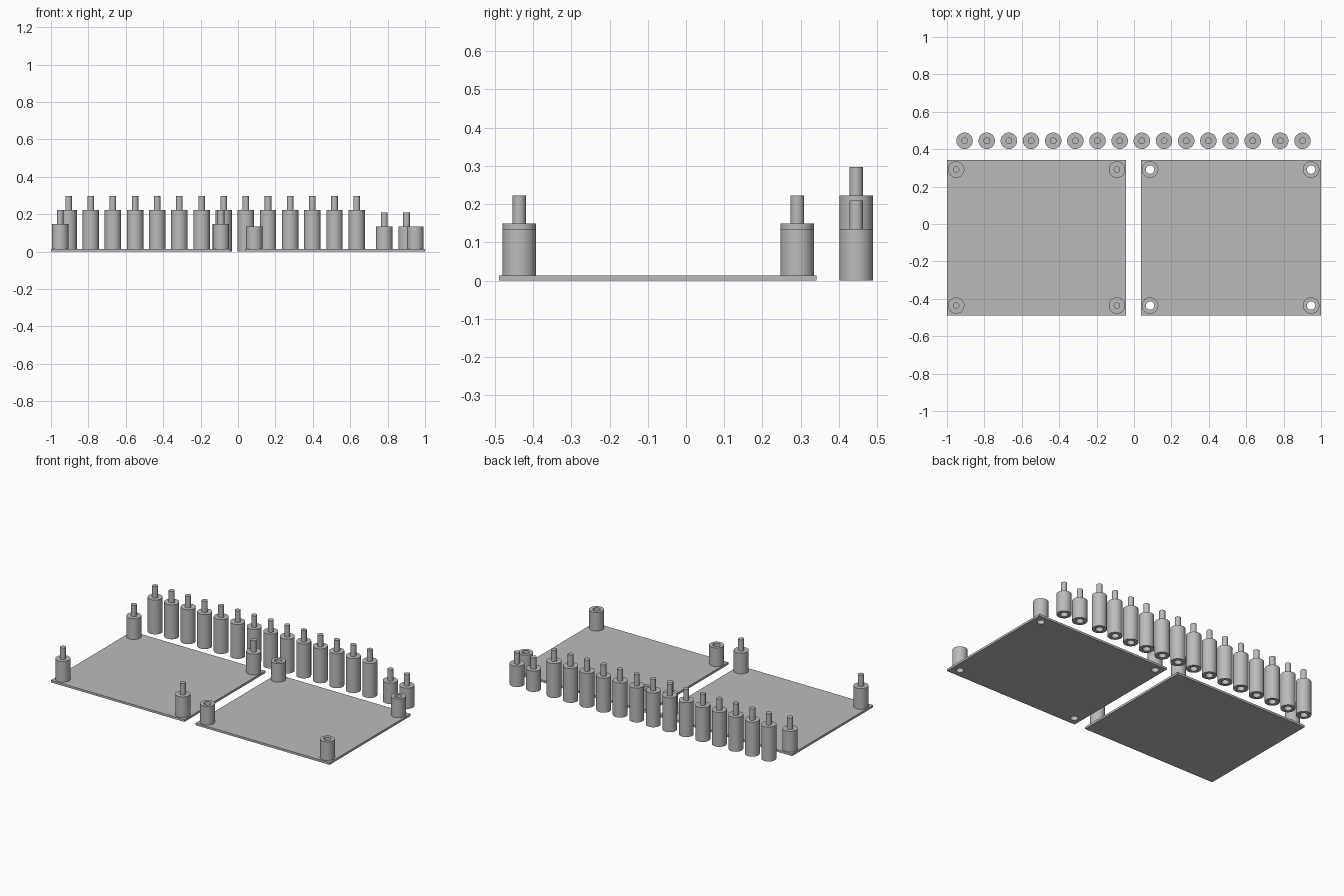
import bpy, bmesh, math

if "Cube" in bpy.data.objects:
    bpy.data.objects.remove(bpy.data.objects["Cube"])

grey = bpy.data.materials.new("plain_grey")
grey.diffuse_color = (0.5, 0.5, 0.5, 1)
grey.use_nodes = True
grey.node_tree.nodes["Principled BSDF"].inputs["Base Color"].default_value = grey.diffuse_color

R, PEG, HOLE = 0.044, 0.0175, 0.0225   # body, peg and bore radii
T = 0.014                              # plate thickness
SEG = 40


def finish(name, bm, loc=(0, 0, 0)):
    bmesh.ops.remove_doubles(bm, verts=bm.verts, dist=1e-5)
    bmesh.ops.recalc_face_normals(bm, faces=bm.faces)
    me = bpy.data.meshes.new(name)
    bm.to_mesh(me)
    bm.free()
    me.materials.append(grey)
    ob = bpy.data.objects.new(name, me)
    ob.location = loc
    bpy.context.collection.objects.link(ob)
    return ob


def lathe(name, profile, loc, closed=False):
    """Spin an (r, z) profile around the vertical axis."""
    bm = bmesh.new()
    vs = [bm.verts.new((r, 0, z)) for r, z in profile]
    edges = [bm.edges.new(p) for p in zip(vs, vs[1:])]
    if closed:
        edges.append(bm.edges.new((vs[-1], vs[0])))
    bmesh.ops.spin(bm, geom=vs + edges, cent=(0, 0, 0), axis=(0, 0, 1),
                   angle=2 * math.pi, steps=SEG)
    ob = finish(name, bm, loc)
    bpy.ops.object.select_all(action='DESELECT')
    ob.select_set(True)
    bpy.context.view_layer.objects.active = ob
    bpy.ops.object.shade_smooth_by_angle(angle=math.radians(35))
    return ob


def plate(name, x0, x1, y0, y1):
    bm = bmesh.new()
    bmesh.ops.create_cube(bm, size=1)
    for v in bm.verts:
        v.co.x = x0 if v.co.x < 0 else x1
        v.co.y = y0 if v.co.y < 0 else y1
        v.co.z = 0 if v.co.z < 0 else T
    return finish(name, bm)


def spacer(name, x, body):
    """Stacking spacer: blind bore underneath, peg on top."""
    lathe(name, [(0, 0.085), (HOLE, 0.085), (HOLE, 0), (R, 0), (R, body),
                 (PEG, body), (PEG, body + 0.074), (0, body + 0.074)],
          (x, 0.445, 0))


# Base plates
plate("peg_plate", -1, -0.042, -0.489, 0.341)
socket_plate = plate("socket_plate", 0.038, 1, -0.489, 0.341)

# Corner posts: pegs on the left plate, through sockets on the right plate
for y in (-0.436, 0.291):
    for x in (-0.951, -0.091):
        lathe("peg_post", [(0, T), (R, T), (R, 0.149), (PEG, 0.149),
                           (PEG, 0.223), (0, 0.223)], (x, y, 0))
    for x in (0.086, 0.947):
        lathe("socket_post", [(HOLE, T), (R, T), (R, 0.135), (HOLE, 0.135)],
              (x, y, 0), closed=True)
        cutter = lathe("bore_cutter", [(0, -0.1), (HOLE, -0.1), (HOLE, 0.1),
                                       (0, 0.1)], (x, y, 0))
        cutter.hide_render = True
        cutter.hide_set(True)
        cut = socket_plate.modifiers.new("bore", 'BOOLEAN')
        cut.object = cutter
        cut.operation = 'DIFFERENCE'
        cut.solver = 'EXACT'

# Row of loose spacers: fourteen tall, two short
for i in range(14):
    spacer("tall_spacer", -0.906 + 0.1185 * i, 0.223)
for x in (0.782, 0.901):
    spacer("short_spacer", x, 0.135)
